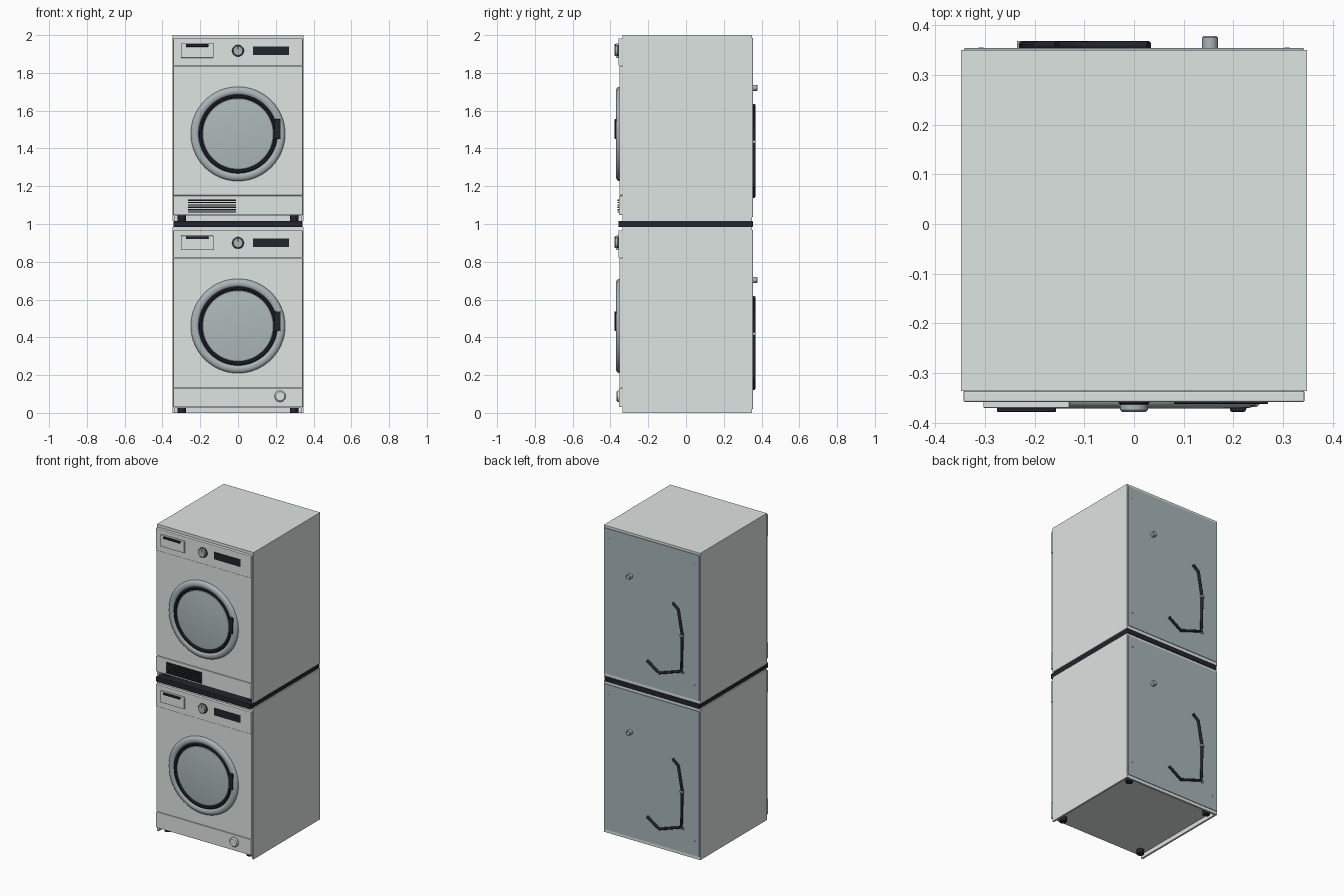
import bpy, bmesh, math
from mathutils import Matrix, Vector

if "Cube" in bpy.data.objects:
    bpy.data.objects.remove(bpy.data.objects["Cube"])


def material(name, rgb):
    m = bpy.data.materials.new(name)
    m.diffuse_color = (*rgb, 1)
    m.use_nodes = True
    m.node_tree.nodes["Principled BSDF"].inputs["Base Color"].default_value = m.diffuse_color
    return m


WHITE = material("enamel_grey_white", (0.73, 0.78, 0.755))
STEEL = material("brushed_steel", (0.40, 0.46, 0.475))
GLASS = material("door_glass", (0.42, 0.49, 0.49))
BACK = material("galvanised_back", (0.39, 0.46, 0.49))
DARK = material("dark_plastic", (0.016, 0.018, 0.026))


def finish(name, bm, mat, smooth=False):
    bmesh.ops.recalc_face_normals(bm, faces=bm.faces)
    me = bpy.data.meshes.new(name)
    bm.to_mesh(me)
    bm.free()
    me.materials.append(mat)
    ob = bpy.data.objects.new(name, me)
    bpy.context.collection.objects.link(ob)
    if smooth:
        bpy.ops.object.select_all(action='DESELECT')
        ob.select_set(True)
        bpy.context.view_layer.objects.active = ob
        bpy.ops.object.shade_smooth_by_angle(angle=math.radians(35))
    return ob


def box(name, x, y, z, mat, bevel=0.0):
    """Box from (min, max) ranges, with optional rounded edges."""
    bm = bmesh.new()
    bmesh.ops.create_cube(bm, size=1)
    for v in bm.verts:
        v.co = Vector([(r[0] + r[1]) / 2 + c * (r[1] - r[0])
                       for r, c in zip((x, y, z), v.co)])
    if bevel:
        bmesh.ops.bevel(bm, geom=bm.edges[:], offset=bevel, segments=2,
                        profile=0.5, affect='EDGES')
    return finish(name, bm, mat)


def lathe(name, profile, x, z, mat, steps=64):
    """Spin (radius, y) points around an axis along y."""
    bm = bmesh.new()
    vs = [bm.verts.new((r, y, 0)) for r, y in profile]
    es = [bm.edges.new(p) for p in zip(vs, vs[1:])]
    bmesh.ops.spin(bm, geom=vs + es, cent=(0, 0, 0), axis=(0, 1, 0),
                   angle=math.tau, steps=steps)
    bmesh.ops.remove_doubles(bm, verts=bm.verts, dist=1e-5)
    bmesh.ops.translate(bm, verts=bm.verts, vec=(x, 0, z))
    return finish(name, bm, mat, True)


def disc(name, r, y0, y1, x, z, mat, edge=0.003, steps=32):
    """Round button from y0 to y1 with a softened front rim."""
    d = math.copysign(edge, y1 - y0)
    return lathe(name, [(0, y0), (r, y0), (r, y1 - d), (r - edge, y1), (0, y1)],
                 x, z, mat, steps)


def foot(name, x, y, z):
    bm = bmesh.new()
    bmesh.ops.create_cone(bm, cap_ends=True, segments=24, radius1=0.022, radius2=0.022,
                          depth=0.028, matrix=Matrix.Translation((x, y, z + 0.014)))
    finish(name, bm, DARK, True)


def cable(name, pts, y, z):
    cu = bpy.data.curves.new(name, 'CURVE')
    cu.dimensions = '3D'
    cu.bevel_depth = 0.009
    cu.bevel_resolution = 3
    cu.use_fill_caps = True
    sp = cu.splines.new('POLY')
    sp.points.add(len(pts) - 1)
    for p, (px, pz) in zip(sp.points, pts):
        p.co = (px, y, z + pz, 1)
    cu.materials.append(DARK)
    bpy.context.collection.objects.link(bpy.data.objects.new(name, cu))


def machine(tag, z):
    def n(part):
        return tag + "_" + part

    W, F, B, TOP = 0.348, -0.336, 0.35, z + 0.983
    # cabinet, with skirts around the recessed base
    box(n("cabinet"), (-W, W), (F, B), (z + 0.027, TOP), WHITE)
    for s, side in ((-1, "left"), (1, "right")):
        box(n(side + "_skirt"), sorted((s * W, s * (W - 0.012))), (F, B),
            (z, z + 0.027), WHITE)
    box(n("back_skirt"), (-W + 0.012, W - 0.012), (B - 0.012, B), (z, z + 0.027), WHITE)
    for sx in (-1, 1):
        for y in (-0.297, 0.31):
            foot(n("foot"), sx * 0.297, y, z)
    # front panels
    P = 0.343
    box(n("kick_panel"), (-P, P), (-0.354, F), (z + 0.03, z + 0.133), WHITE, 0.002)
    box(n("main_panel"), (-P, P), (-0.352, F), (z + 0.135, z + 0.82), WHITE, 0.002)
    box(n("control_panel"), (-P, P), (-0.358, F), (z + 0.822, z + 0.966), WHITE, 0.003)
    # controls
    box(n("detergent_drawer"), (-0.303, -0.13), (-0.370, -0.355),
        (z + 0.863, z + 0.938), WHITE, 0.002)
    box(n("drawer_grip"), (-0.276, -0.157), (-0.378, -0.368),
        (z + 0.921, z + 0.935), DARK, 0.002)
    disc(n("knob_collar"), 0.031, -0.356, -0.363, 0, z + 0.9, DARK)
    disc(n("knob"), 0.028, -0.362, -0.378, 0, z + 0.9, STEEL, 0.004)
    box(n("knob_mark"), (-0.002, 0.002), (-0.3785, -0.377), (z + 0.907, z + 0.922), DARK)
    box(n("display"), (0.08, 0.27), (-0.362, -0.356), (z + 0.877, z + 0.924), DARK, 0.002)
    # round door
    c = z + 0.46
    lathe(n("door_ring"), [(0.250, -0.350), (0.249, -0.358), (0.244, -0.365),
                           (0.236, -0.369), (0.226, -0.371), (0.216, -0.369),
                           (0.209, -0.364), (0.206, -0.352)], 0, c, STEEL)
    lathe(n("door_seal"), [(0.209, -0.351), (0.209, -0.363), (0.203, -0.368),
                           (0.195, -0.367), (0.189, -0.361), (0.188, -0.351)], 0, c, DARK)
    lathe(n("door_glass"), [(0.190, -0.358), (0.186, -0.362), (0.15, -0.3655),
                            (0.10, -0.369), (0.05, -0.371), (0, -0.372)], 0, c, GLASS)
    box(n("door_handle"), (0.193, 0.225), (-0.378, -0.358),
        (c - 0.027, c + 0.078), DARK, 0.004)
    # back panel with screws, hose stub and power cable
    box(n("back_panel"), (-0.341, 0.341), (B - 0.002, 0.354), (z + 0.02, z + 0.968), BACK)
    for sx in (-0.308, 0.308):
        for sz in (0.115, 0.90):
            disc(n("back_screw"), 0.005, 0.353, 0.355, sx, z + sz, STEEL, 0.0005, 12)
    disc(n("hose_stub"), 0.016, 0.352, 0.378, 0.153, z + 0.704, STEEL)
    cable(n("power_cable"), [(-0.155, 0.612), (-0.195, 0.580), (-0.224, 0.42),
                             (-0.218, 0.183), (-0.06, 0.130), (0.03, 0.187)], 0.359, z)
    box(n("cable_clip"), (-0.235, -0.212), (0.353, 0.3685), (z + 0.413, z + 0.425), STEEL)
    box(n("cable_anchor"), (-0.232, -0.218), (0.353, 0.362), (z + 0.170, z + 0.184), STEEL)


UP = 1.017
machine("washer", 0.0)
machine("dryer", UP)

# stacking frame between the two machines
box("stacking_frame", (-0.342, 0.342), (-0.358, 0.354), (0.983, UP), DARK, 0.004)

# washer drain filter cap
disc("filter_cap", 0.030, -0.353, -0.368, 0.223, 0.088, WHITE, 0.006)

# dryer vent grille
for i in range(6):
    h = UP + 0.043 + i * 0.0125
    box("vent_slat", (-0.265, -0.011), (-0.363, -0.353), (h, h + 0.0065), DARK)
